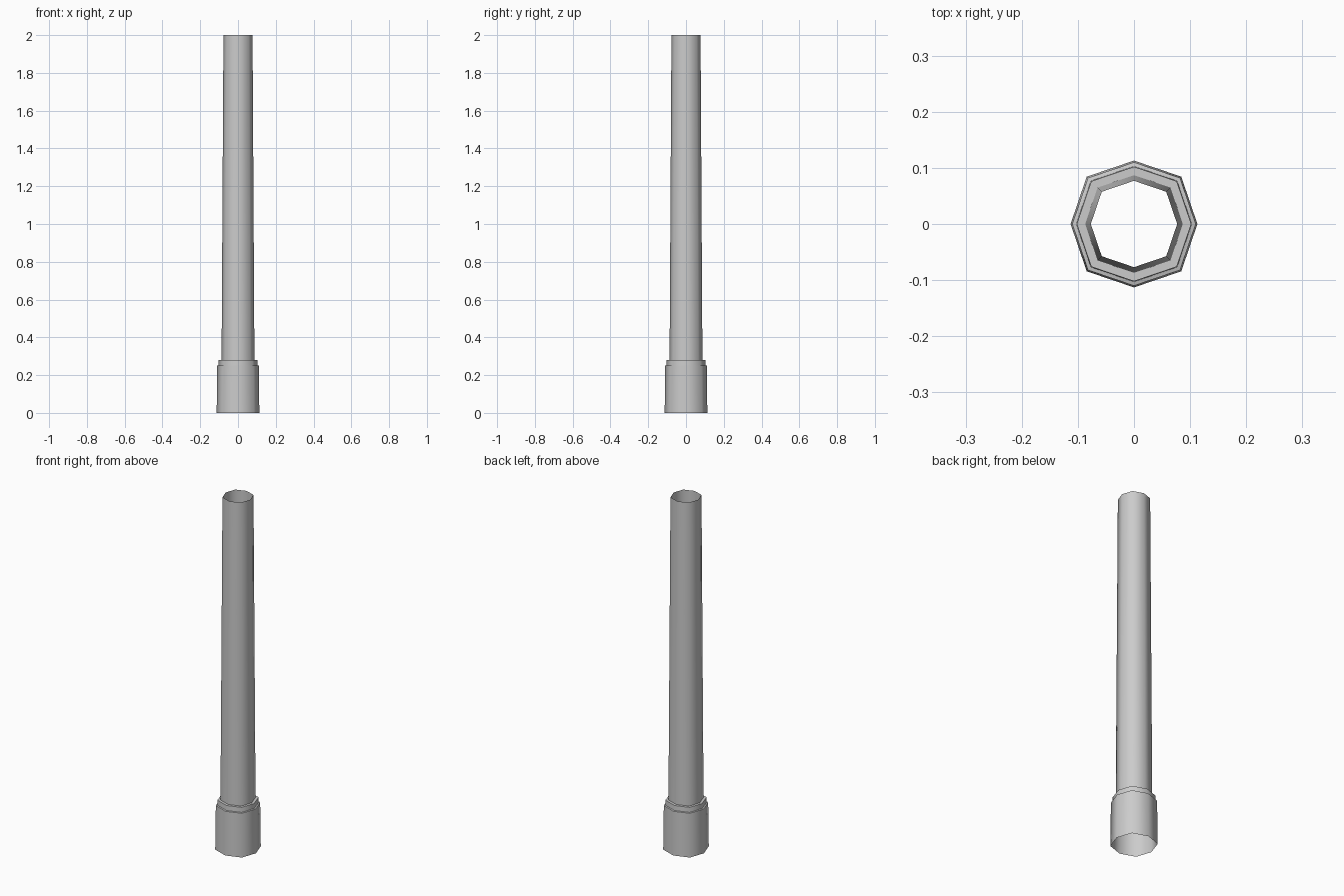
import bpy, bmesh, math

if "Cube" in bpy.data.objects:
    bpy.data.objects.remove(bpy.data.objects["Cube"])


def octagon_shell(name, profile):
    """Open shell swept around z from (radius, height) pairs, eight sides."""
    bm = bmesh.new()
    rings = []
    for r, z in profile:
        ring = []
        for i in range(8):
            a = i * math.pi / 4
            # diagonal corners sit slightly further out
            k = r * (1.055 if i % 2 else 1.0)
            ring.append(bm.verts.new((k * math.cos(a), k * math.sin(a), z)))
        rings.append(ring)
    for lo, hi in zip(rings, rings[1:]):
        for i in range(8):
            j = (i + 1) % 8
            bm.faces.new((lo[i], lo[j], hi[j], hi[i]))
    me = bpy.data.meshes.new(name)
    bm.to_mesh(me)
    bm.free()
    ob = bpy.data.objects.new(name, me)
    bpy.context.collection.objects.link(ob)
    bpy.ops.object.select_all(action='DESELECT')
    ob.select_set(True)
    bpy.context.view_layer.objects.active = ob
    bpy.ops.object.shade_smooth_by_angle(angle=math.radians(60))
    return ob


# Stepped foot with its narrow upper collar and inward ledge
octagon_shell("base_collar", [(0.113, 0), (0.110, 0.25), (0.103, 0.252),
                              (0.102, 0.28), (0.087, 0.28)])

# Tapered hollow pole, open at the top
octagon_shell("pole_shaft", [(0.087, 0.28), (0.077, 2.0)])
